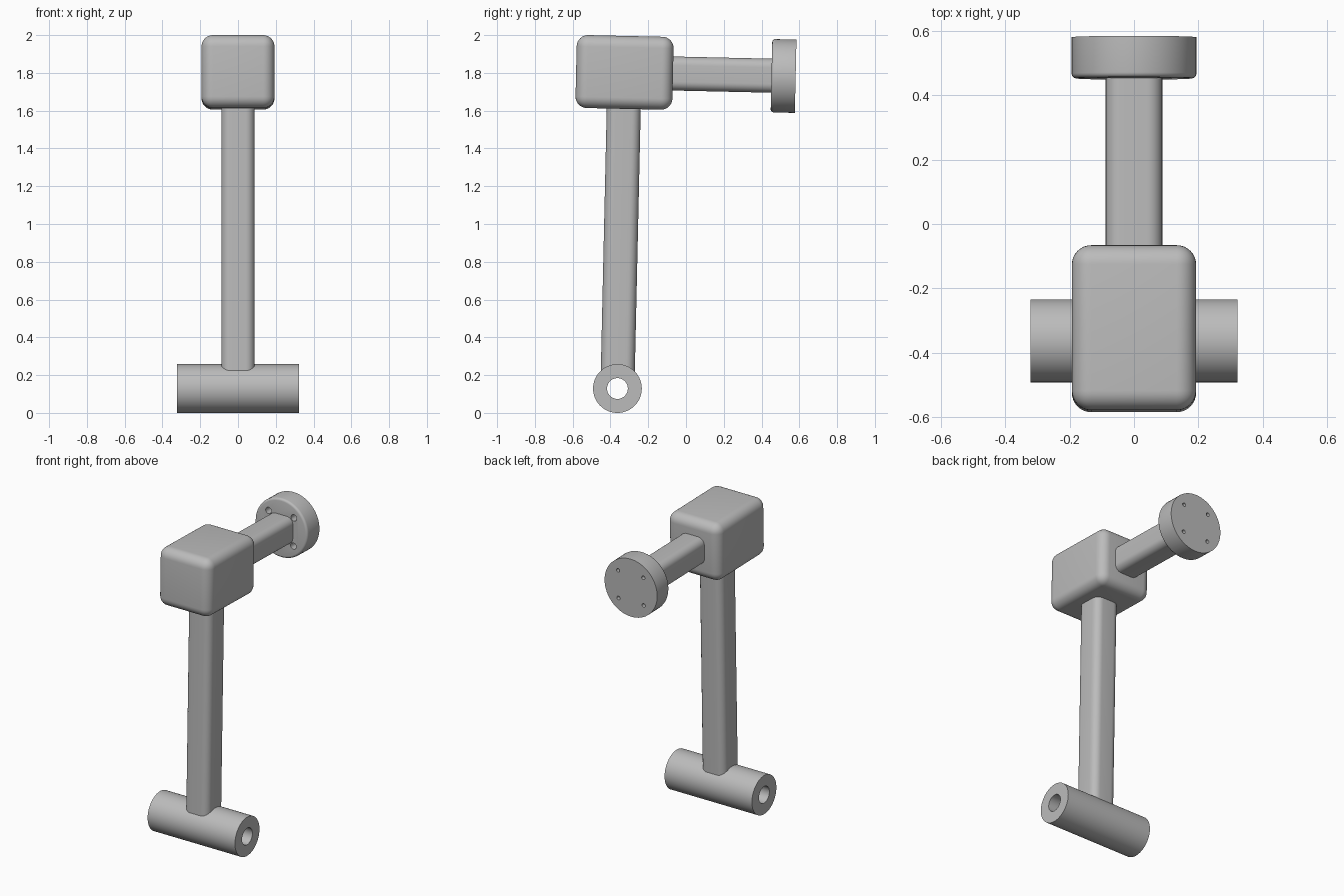
import bpy, bmesh, math
from mathutils import Matrix, Vector

cube = bpy.data.objects.get("Cube")
if cube:
    bpy.data.objects.remove(cube, do_unlink=True)

# Single grey finish
grey = bpy.data.materials.new("light_grey")
grey.use_nodes = True
GREY = (0.5, 0.5, 0.5, 1)
grey.diffuse_color = GREY
grey.node_tree.nodes["Principled BSDF"].inputs["Base Color"].default_value = GREY

# The whole arm leans slightly about the pivot tube axis
PIVOT = Vector((0, -0.363, 0.129))
LEAN = Matrix.Translation(PIVOT) @ Matrix.Rotation(-0.0225, 4, 'X')
ALONG = {'X': Matrix.Rotation(math.pi / 2, 4, 'Y'),
         'Y': Matrix.Rotation(-math.pi / 2, 4, 'X'),
         'Z': Matrix.Identity(4)}


def finish(bm, name):
    mesh = bpy.data.meshes.new(name)
    bm.to_mesh(mesh)
    bm.free()
    mesh.materials.append(grey)
    obj = bpy.data.objects.new(name, mesh)
    obj.matrix_world = LEAN
    bpy.context.collection.objects.link(obj)
    return obj


def cylinder(name, axis, radius, length, centre):
    bm = bmesh.new()
    bmesh.ops.create_cone(bm, cap_ends=True, segments=64, radius1=radius, radius2=radius,
                          depth=length, matrix=Matrix.Translation(centre) @ ALONG[axis])
    return finish(bm, name)


def rounded_box(name, size, centre, radius, axis=None):
    """Box with all edges rounded, or only those running along one axis."""
    bm = bmesh.new()
    bmesh.ops.create_cube(bm, size=1, matrix=Matrix.Translation(centre) @ Matrix.Diagonal((*size, 1)))
    edges = [e for e in bm.edges if axis is None or
             abs((e.verts[0].co - e.verts[1].co).normalized()[axis]) > 0.9]
    bmesh.ops.bevel(bm, geom=edges, offset=radius, segments=8, profile=0.5, affect='EDGES')
    return finish(bm, name)


def cut(obj, cutter):
    mod = obj.modifiers.new("cut", 'BOOLEAN')
    mod.operation, mod.solver, mod.object = 'DIFFERENCE', 'EXACT', cutter
    bpy.context.view_layer.objects.active = obj
    bpy.ops.object.modifier_apply(modifier=mod.name)
    bpy.data.objects.remove(cutter, do_unlink=True)


HEAD_Z = 1.674
FLANGE_Y, FLANGE_R, FLANGE_T = 0.842, 0.194, 0.128
INNER_Y = FLANGE_Y - FLANGE_T / 2

# Pivot tube with a bore
tube = cylinder("pivot_tube", 'X', 0.129, 0.644, (0, 0, 0))
cut(tube, cylinder("bore", 'X', 0.055, 0.8, (0, 0, 0)))

# Upright, head block and horizontal arm
upright = rounded_box("upright", (0.176, 0.18, 1.42), (0, 0, 0.79), 0.047, axis=2)
head = rounded_box("head_block", (0.386, 0.513, 0.386), (0, 0, HEAD_Z), 0.06)
arm = rounded_box("horizontal_arm", (0.176, 0.6, 0.18), (0, 0.485, HEAD_Z), 0.047, axis=1)

# Flange with a softened inner rim and four counterbored bolt holes
flange = cylinder("flange", 'Y', FLANGE_R, FLANGE_T, (0, FLANGE_Y, HEAD_Z))
bm = bmesh.new()
bm.from_mesh(flange.data)
rim = [e for e in bm.edges if all(v.co.y < INNER_Y + 0.001 for v in e.verts)]
bmesh.ops.bevel(bm, geom=rim, offset=0.015, segments=4, profile=0.5, affect='EDGES')
bm.to_mesh(flange.data)
bm.free()
for sx in (-1, 1):
    for sz in (-1, 1):
        x, z = sx * 0.093, HEAD_Z + sz * 0.093
        cut(flange, cylinder("bolt_hole", 'Y', 0.012, 0.3, (x, FLANGE_Y, z)))
        cut(flange, cylinder("counterbore", 'Y', 0.021, 0.12, (x, INNER_Y, z)))

# Smooth shading with crisp edges
bpy.ops.object.select_all(action='DESELECT')
for obj in (tube, upright, head, arm, flange):
    obj.select_set(True)
bpy.context.view_layer.objects.active = tube
bpy.ops.object.shade_smooth_by_angle(angle=math.radians(30))
